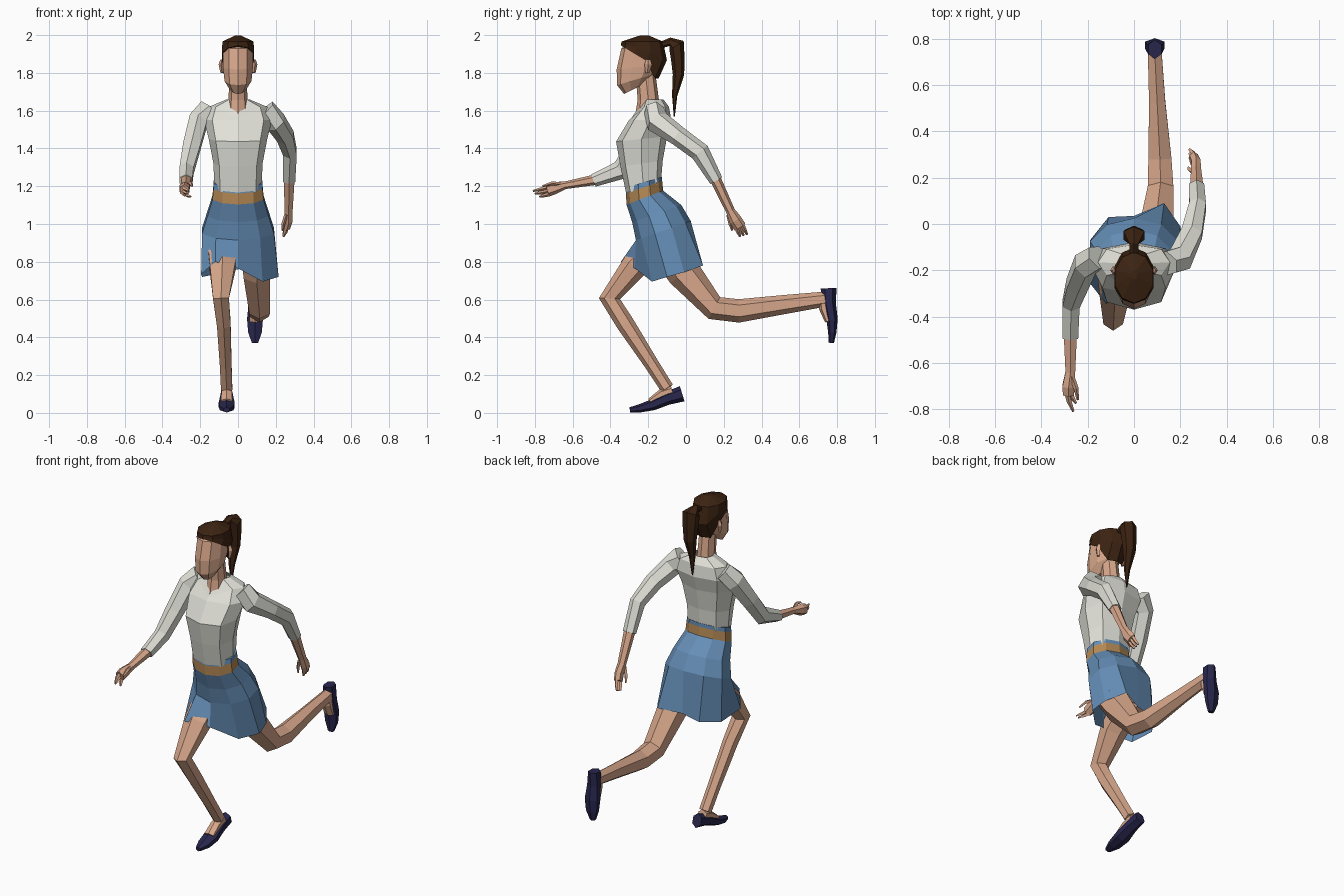
import bpy, bmesh, math
from mathutils import Vector as V


def material(name, col):
    m = bpy.data.materials.new(name)
    m.diffuse_color = (*col, 1)
    return m


SKIN = material("skin", (0.69, 0.39, 0.26))
SHIRT = material("off white cloth", (0.75, 0.75, 0.69))
SKIRT = material("blue cloth", (0.13, 0.27, 0.47))
BELT = material("tan leather", (0.46, 0.25, 0.09))
HAIR = material("dark brown hair", (0.045, 0.017, 0.006))
SHOE = material("navy shoe", (0.022, 0.02, 0.075))


def loft(name, rings, mats, caps=(True, True)):
    """Skin a list of vertex rings; mats is one material or one per band."""
    bm = bmesh.new()
    vs = [[bm.verts.new(p) for p in r] for r in rings]
    n = len(rings[0])
    bands = mats if isinstance(mats, list) else [mats] * (len(rings) - 1)
    used = list(dict.fromkeys(bands))
    for k in range(len(vs) - 1):
        for i in range(n):
            j = (i + 1) % n
            f = bm.faces.new((vs[k][i], vs[k][j], vs[k + 1][j], vs[k + 1][i]))
            f.material_index = used.index(bands[k])
    for on, r, b in ((caps[0], vs[0], bands[0]), (caps[1], vs[-1], bands[-1])):
        if on:
            bm.faces.new(r).material_index = used.index(b)
    bmesh.ops.recalc_face_normals(bm, faces=bm.faces)
    me = bpy.data.meshes.new(name)
    bm.to_mesh(me)
    bm.free()
    for m in used:
        me.materials.append(m)
    ob = bpy.data.objects.new(name, me)
    bpy.context.collection.objects.link(ob)
    return ob


def spow(v, p):
    return math.copysign(abs(v) ** p, v)


def ring(cy, cz, rx, ry, slope=0, n=8, p=1.0):
    """Level or tilted oval ring, starting at the front and going to +x."""
    out = []
    for i in range(n):
        a = 2 * math.pi * i / n
        dy = -ry * spow(math.cos(a), p)
        out.append(V((rx * spow(math.sin(a), p), cy + dy, cz + slope * dy)))
    return out


def tube(name, pts, mat, n=6):
    """Limb through points (x, y, z, side radius, depth radius)."""
    c = [V(p[:3]) for p in pts]
    k = max(math.sin(2 * math.pi * i / n) for i in range(n))
    rings = []
    for i, p in enumerate(pts):
        t = V((0, 0, 0))
        if i > 0:
            t += (c[i] - c[i - 1]).normalized()
        if i < len(c) - 1:
            t += (c[i + 1] - c[i]).normalized()
        t.normalize()
        side = V((1, 0, 0)) - t * t.x
        side.normalize()
        up = t.cross(side)
        rings.append([c[i] + side * (p[3] / k * math.sin(2 * math.pi * j / n))
                      + up * (p[4] * math.cos(2 * math.pi * j / n)) for j in range(n)])
    return loft(name, rings, mat)


# Shirt body, with the front of the collar pulled down into a V
body = [ring(-.225, 1.19, .125, .092, .3, p=.8), ring(-.235, 1.32, .13, .112, .15, p=.8),
        ring(-.235, 1.45, .155, .135, .1, p=.8), ring(-.19, 1.55, .18, .112, 0, p=.8),
        ring(-.165, 1.62, .155, .075, 0, p=.8), ring(-.17, 1.66, .06, .05, 0, p=.8)]
body[4][0] = V((0, -.285, 1.565))
body[5][0] = V((0, -.277, 1.58))
loft("shirt_body", body, SHIRT, (True, False))

# Skirt with belt: flared and swept back over the trailing leg
hem = [V(p) for p in [(0, -.27, .765), (.13, -.18, .695), (.215, -.1, .72), (.2, -.01, .745),
                      (.13, .09, .78), (0, .035, .76), (-.11, .03, .735), (-.19, -.07, .72),
                      (-.195, -.25, .735), (-.12, -.345, .80)]]
loft("skirt_and_belt",
     [hem, ring(-.12, .965, .2, .145, .35, 10), ring(-.155, 1.055, .17, .13, .35, 10),
      ring(-.218, 1.14, .142, .097, .38, 10), ring(-.222, 1.195, .137, .096, .35, 10),
      ring(-.222, 1.222, .135, .095, .3, 10)],
     [SKIRT, SKIRT, SKIRT, BELT, SKIRT], (False, True))

# Neck and head
tube("neck", [(0, -.2, 1.56, .058, .072), (0, -.2, 1.66, .05, .056), (0, -.215, 1.8, .046, .052)], SKIN, 8)
head = [ring(-.275, 1.715, .042, .053, .5, 10), ring(-.265, 1.765, .075, .1, .3, 10),
        ring(-.25, 1.83, .083, .117, .1, 10), ring(-.242, 1.93, .083, .1, 0, 10),
        ring(-.23, 1.955, .06, .08, 0, 10)]
loft("head", head, SKIN)
for s in (-1, 1):
    tube("ear", [(s * .085, -.205, 1.80, .008, .01), (s * .09, -.2, 1.845, .013, .02),
                 (s * .085, -.2, 1.87, .008, .012)], SKIN, 4)

# Hair cap: hairline slopes down from the brow, then drops to the nape
line = ring(-.245, 0, .089, .1, 0, 10)
for v in line:
    v.z = 1.945 - .6 * (v.y + .345) if v.y < -.2 else 1.77
belly = ring(-.222, 0, .089, .121, 0, 10)
for v, w in zip(belly, line):
    v.z = (w.z + 1.965) / 2
loft("hair_cap", [line, belly, ring(-.232, 1.966, .086, .11, 0, 10),
                  ring(-.22, 1.999, .015, .02, 0, 10)], HAIR)
tube("ponytail", [(0, -.125, 1.95, .018, .018), (0, -.085, 1.965, .02, .022), (0, -.05, 1.945, .045, .045),
                  (0, -.043, 1.87, .04, .036), (0, -.04, 1.79, .033, .03),
                  (0, -.06, 1.68, .017, .014), (0, -.062, 1.57, .003, .003)], HAIR)

# Arm reaching forward (-x side)
tube("front_sleeve", [(-.15, -.145, 1.60, .06, .055), (-.21, -.175, 1.545, .05, .065),
                      (-.245, -.26, 1.41, .046, .055), (-.272, -.345, 1.285, .037, .052),
                      (-.275, -.49, 1.23, .034, .034)], SHIRT)
tube("front_forearm", [(-.275, -.46, 1.238, .029, .029), (-.275, -.64, 1.205, .021, .02),
                       (-.283, -.7, 1.19, .026, .034), (-.283, -.735, 1.178, .024, .034)], SKIN)
# fingers (x, z at knuckle; x, y, z at tip) and thumb
for a, b, x, y, z in ((-.292, 1.195, -.262, -.81, 1.175), (-.288, 1.175, -.268, -.80, 1.16),
                      (-.28, 1.158, -.25, -.775, 1.145)):
    tube("front_finger", [(a, -.72, b, .011, .011), ((a + x) / 2 - .004, (y - .72) / 2, (b + z) / 2, .011, .01),
                          (x, y, z, .005, .005)], SKIN, 4)
tube("front_thumb", [(-.268, -.66, 1.21, .011, .012), (-.25, -.71, 1.215, .011, .01),
                     (-.243, -.76, 1.2, .005, .005)], SKIN, 4)

# Arm swung back (+x side)
tube("rear_sleeve", [(.14, -.17, 1.60, .06, .055), (.2, -.15, 1.54, .05, .065),
                     (.25, -.04, 1.465, .045, .052), (.275, .075, 1.38, .036, .052),
                     (.27, .16, 1.23, .033, .036)], SHIRT)
tube("rear_forearm", [(.271, .15, 1.25, .029, .03), (.268, .235, 1.07, .021, .024),
                      (.268, .262, 1.02, .02, .034), (.258, .285, .985, .018, .034)], SKIN)
for dy, dz in ((.018, .006), (0, 0), (-.018, -.004)):
    tube("rear_finger", [(.26, .28 + dy, .992 + dz, .011, .011), (.252, .293 + dy, .963 + dz, .011, .01),
                         (.24, .305 + dy, .938 + dz, .006, .006)], SKIN, 4)
tube("rear_thumb", [(.255, .225, 1.05, .01, .012), (.24, .235, 1.0, .01, .01),
                    (.235, .245, .965, .005, .005)], SKIN, 4)

# Planted leg (-x side) and trailing leg (+x side)
tube("planted_leg", [(-.085, -.12, .91, .08, .08), (-.082, -.275, .775, .068, .07),
                     (-.09, -.405, .605, .042, .056), (-.075, -.32, .47, .036, .048),
                     (-.065, -.18, .255, .031, .038), (-.06, -.1, .13, .03, .036)], SKIN)
tube("trailing_leg", [(.1, -.1, .88, .085, .1), (.1, -.01, .74, .07, .09), (.115, .15, .555, .055, .065),
                      (.112, .28, .54, .05, .062), (.1, .53, .575, .035, .05),
                      (.09, .735, .602, .03, .04)], SKIN)


# Low cut shoe with bare instep: points are (along, up, side radius, depth radius)
def foot(prefix, heel, along, up):
    heel, d, u = V(heel), V(along).normalized(), V(up).normalized()

    def place(pts):
        return [(*(heel + d * s + u * h), a, b) for s, h, a, b in pts]
    tube(prefix + "_shoe", place([(-.005, 0, .028, .042), (.08, 0, .034, .035), (.16, -.01, .042, .03),
                                  (.23, -.008, .036, .022), (.285, 0, .016, .014)]), SHOE)
    tube(prefix + "_instep", place([(.04, .03, .028, .028), (.1, .03, .028, .026),
                                    (.17, .01, .03, .018)]), SKIN)


foot("planted", (-.06, -.025, .1), (0, -.275, -.085), (0, -.085, .275))
foot("trailing", (.09, .755, .655), (0, .05, -1), (0, -1, -.05))
